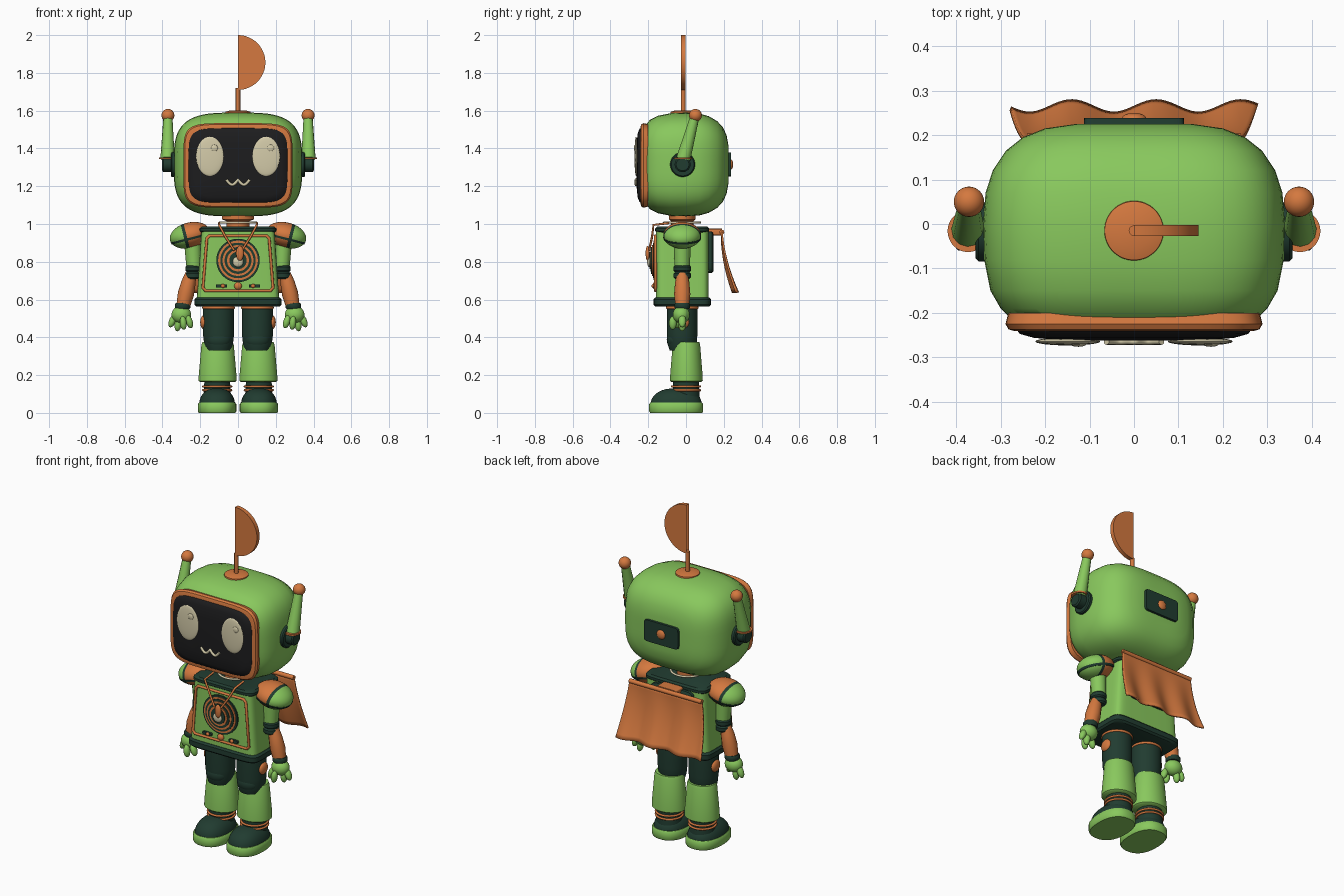
import bpy, bmesh, math
from mathutils import Matrix, Vector

cube = bpy.data.objects.get("Cube")
if cube:
    bpy.data.objects.remove(cube, do_unlink=True)


def material(name, rgb):
    m = bpy.data.materials.new(name)
    m.use_nodes = True
    m.diffuse_color = (*rgb, 1)
    m.node_tree.nodes["Principled BSDF"].inputs["Base Color"].default_value = (*rgb, 1)
    return m


GREEN = material("leaf green", (.25, .58, .11))
ORANGE = material("copper orange", (.66, .19, .05))
DARK = material("dark green", (.015, .045, .03))
BLACK = material("screen black", (.012, .012, .013))
CREAM = material("cream", (.66, .6, .4))


def finish(name, bm, mats, angle=40):
    bmesh.ops.recalc_face_normals(bm, faces=bm.faces)
    mesh = bpy.data.meshes.new(name)
    bm.to_mesh(mesh)
    bm.free()
    for m in mats:
        mesh.materials.append(m)
    mesh.shade_smooth()
    mesh.set_sharp_from_angle(angle=math.radians(angle))
    ob = bpy.data.objects.new(name, mesh)
    bpy.context.collection.objects.link(ob)
    return ob


def loft(name, mat, loc, rings, axis="Z", n=2, seg=40):
    """Superellipse sections (offset, half width, half height) joined along an axis."""
    bm = bmesh.new()
    loops = []
    for t, a, b in rings:
        loop = []
        for i in range(seg):
            ang = math.tau * (i + .5) / seg
            c, s = math.cos(ang), math.sin(ang)
            u = a * math.copysign(abs(c) ** (2 / n), c)
            v = b * math.copysign(abs(s) ** (2 / n), s)
            p = {"X": (t, u, v), "Y": (u, t, v), "Z": (u, v, t)}[axis]
            loop.append(bm.verts.new(p))
        loops.append(loop)
    for lo, hi in zip(loops, loops[1:]):
        for i in range(seg):
            j = (i + 1) % seg
            bm.faces.new((lo[i], lo[j], hi[j], hi[i]))
    bm.faces.new(loops[0])
    bm.faces.new(loops[-1])
    ob = finish(name, bm, [mat])
    ob.location = loc
    return ob


def ball(name, mats, loc, radii, tilt=0, rule=None):
    bm = bmesh.new()
    bmesh.ops.create_uvsphere(bm, u_segments=28, v_segments=20, radius=1)
    bmesh.ops.rotate(bm, verts=bm.verts, matrix=Matrix.Rotation(math.pi / 2, 3, "Y"))
    if rule:
        for f in bm.faces:
            f.material_index = rule(f.calc_center_median())
    bmesh.ops.scale(bm, verts=bm.verts, vec=radii)
    ob = finish(name, bm, mats)
    ob.location = loc
    ob.rotation_euler.y = tilt
    return ob


def tube(name, mat, points, radii, cyclic=False):
    cu = bpy.data.curves.new(name, "CURVE")
    cu.dimensions = "3D"
    cu.bevel_depth = 1
    cu.bevel_resolution = 4
    cu.use_fill_caps = True
    sp = cu.splines.new("POLY")
    sp.points.add(len(points) - 1)
    for i, (q, p) in enumerate(zip(sp.points, points)):
        q.co = (*p, 1)
        q.radius = radii[i] if isinstance(radii, tuple) else radii
    sp.use_cyclic_u = cyclic
    cu.materials.append(mat)
    ob = bpy.data.objects.new(name, cu)
    bpy.context.collection.objects.link(ob)
    return ob


def ring(name, mat, loc, r, thick):
    pts = [(loc[0] + r * math.cos(k * math.tau / 32), loc[1] + r * math.sin(k * math.tau / 32), loc[2])
           for k in range(32)]
    return tube(name, mat, pts, thick, True)


# Head, screen and face
loft("head", GREEN, (0, 0, 1.315),
     [(-.21, .28, .215), (-.19, .3, .237), (-.15, .323, .258), (-.08, .337, .272), (0, .34, .275),
      (.07, .334, .27), (.12, .318, .256), (.165, .288, .23), (.195, .25, .198), (.215, .2, .155),
      (.225, .13, .1)], "Y", 3.4, 64)
loft("screen_frame", ORANGE, (0, 0, 1.31),
     [(-.2, .283, .218), (-.225, .289, .224), (-.237, .282, .217), (-.241, .268, .203)], "Y", 5.5, 64)
loft("screen", BLACK, (0, 0, 1.31),
     [(-.235, .266, .201), (-.247, .257, .193), (-.256, .225, .168), (-.262, .15, .11)], "Y", 5.5, 64)
for s, side in ((1, "left"), (-1, "right")):
    ball(side + "_eye", [CREAM], (s * .149, -.264, 1.358), (.073, .009, .104))
    ball(side + "_eye_glint", [CREAM], (s * .149 + .024, -.27, 1.402), (.018, .006, .018))
tube("mouth", CREAM, [(.062 * k / 12, -.264, 1.235 - .027 * abs(math.sin(math.pi * k / 12)))
                      for k in range(-12, 13)], .0075)
loft("back_plate", DARK, (0, 0, 1.315), [(.2, .115, .066), (.238, .112, .064)], "Y", 12)
ball("back_knob", [ORANGE], (0, .236, 1.315), (.028, .014, .028))

# Crown antenna with half disc
loft("antenna_base", ORANGE, (0, -.015, 1.58), [(0, .068, .068), (.014, .066, .066), (.022, .04, .04)])
tube("antenna_rod", ORANGE, [(0, -.015, 1.58), (0, -.015, 1.72)], .012)
bm = bmesh.new()
bmesh.ops.create_cone(bm, cap_ends=True, segments=64, radius1=.145, radius2=.145, depth=.025)
bmesh.ops.rotate(bm, verts=bm.verts, matrix=Matrix.Rotation(math.pi / 2, 3, "X"))
cut = bmesh.ops.bisect_plane(bm, geom=bm.verts[:] + bm.edges[:] + bm.faces[:], plane_co=(0, 0, 0),
                             plane_no=(1, 0, 0), clear_inner=True)
bmesh.ops.holes_fill(bm, edges=[e for e in cut["geom_cut"] if isinstance(e, bmesh.types.BMEdge)])
finish("antenna_half_disc", bm, [ORANGE]).location = (0, -.015, 1.855)

# Neck and torso
loft("neck", ORANGE, (0, -.02, .98), [(0, .06, .06), (.035, .06, .06), (.045, .085, .07), (.075, .085, .07)])
ring("neck_ring", CREAM, (0, -.02, 1.008), .095, .006)
loft("torso", GREEN, (0, -.02, 0), [(.59, .219, .14), (.96, .194, .14)], "Z", 9)
for name, z, h, w, d in (("collar_plate", .953, .034, .203, .143), ("belt", .563, .048, .23, .152)):
    loft(name, DARK, (0, -.02, z), [(0, w - .01, d - .01), (.01, w, d), (h - .01, w, d), (h, w - .01, d - .01)], "Z", 8)
half = [(.15, .938), (.165, .923), (.186, .663), (.172, .647)]
outline = half + [(-x, z) for x, z in reversed(half)]
tube("chest_frame", ORANGE, [(x, -.162, z) for x, z in outline], .008, True)

# Chest dial, stepped toward the front, with its straps and buttons
for k, r in enumerate((.115, .105, .094, .082, .071, .058, .046)):
    loft("dial_ring", ORANGE if k % 2 else DARK, (0, 0, .807), [(-.15, r, r), (-.168 - k * .004, r, r)], "Y")
ball("dial_centre", [CREAM], (0, -.194, .8), (.028, .012, .028))
ball("dial_pointer", [ORANGE], (.01, -.203, .845), (.02, .011, .04))
for s in (1, -1):
    tube("dial_strap", ORANGE, [(s * .1, -.09, 1.005), (s * .1, -.172, .995), (s * .065, -.18, .93),
                                (s * .02, -.195, .86)], .006)
    loft("chest_switch", DARK, (s * .087, 0, .672), [(-.15, .03, .009), (-.172, .03, .009)], "Y", 5)
    ball("switch_knob", [ORANGE], (s * .08, -.174, .672), (.011, .008, .011))
ball("chest_button", [ORANGE], (0, -.164, .672), (.02, .014, .02))

# Back pack and wavy cape
loft("back_pack", DARK, (0, 0, .85), [(.1, .14, .11), (.137, .14, .11), (.145, .13, .1)], "Y", 8)
loft("cape_clasp", ORANGE, (0, 0, .957), [(.11, .065, .018), (.19, .065, .018)], "Y", 6)
tube("cape_rod", ORANGE, [(-.24, .19, .957), (.24, .19, .957)], .013)
bm = bmesh.new()
rows, cols = 14, 56
grid = []
for i in range(rows + 1):
    v = i / rows
    row = []
    for j in range(cols + 1):
        x = (2 * j / cols - 1) * (.24 + .038 * v)
        wave = .014 * v * math.cos(math.tau * (x + .14) / .19)
        row.append(bm.verts.new((x, .19 + .072 * v ** 1.8 + wave, .957 - .32 * v)))
    grid.append(row)
for up, low in zip(grid, grid[1:]):
    for j in range(cols):
        bm.faces.new((up[j], up[j + 1], low[j + 1], low[j]))
cape = finish("cape", bm, [ORANGE])
solid = cape.modifiers.new("thickness", "SOLIDIFY")
solid.thickness = .01
solid.offset = 0


# Everything that comes in pairs
for s, side in ((1, "left"), (-1, "right")):
    def part(name):
        return side + "_" + name

    # Ear pod and horn
    loft(part("ear_disc"), DARK, (0, -.018, 1.315), [(s * .3, .066, .066), (s * .35, .066, .066), (s * .356, .06, .06)], "X")
    loft(part("ear_pod"), DARK, (0, -.018, 1.315), [(s * .33, .042, .04), (s * .395, .042, .04), (s * .402, .034, .032)], "X")
    loft(part("horn_ring"), ORANGE, (s * .373, -.016, 1.343), [(0, .046, .047), (.01, .046, .047)])
    tube(part("horn"), GREEN, [(s * .373, -.014, 1.345), (s * .371, .046, 1.565)], (.038, .024))
    ball(part("horn_tip"), [ORANGE], (s * .371, .05, 1.575), (.034, .034, .034))

    # Striped shoulder
    def stripes(c):
        t = c.x * s
        return 1 if t < .15 else 2 if t < .28 else 0
    ball(part("shoulder"), [GREEN, ORANGE, DARK], (s * .255, -.02, .94), (.108, .1, .068), s * .25, stripes)
    band = loft(part("shoulder_band"), DARK, (s * .255, -.02, .94), [(-.024, .104, .097), (-.012, .109, .101)])
    band.rotation_euler.y = s * .25

    # Arm
    tube(part("upper_arm"), GREEN, [(s * .24, -.02, .91), (s * .232, -.02, .76)], (.046, .04))
    for z in (.728, .763):
        loft(part("elbow_ring"), DARK, (s * .236, -.02, z),
             [(-.018, .036, .038), (-.01, .043, .046), (.01, .043, .046), (.018, .036, .038)])
    tube(part("forearm"), ORANGE, [(s * .25, -.02, .735), (s * .262, -.02, .69), (s * .276, -.02, .63),
                                   (s * .289, -.02, .57)], (.03, .038, .043, .037))
    loft(part("cuff"), DARK, (s * .293, -.02, .566), [(-.016, .036, .036), (-.009, .041, .041), (.009, .041, .041), (.016, .036, .036)])
    ball(part("palm"), [GREEN], (s * .3, -.025, .52), (.052, .045, .046))
    for x, y, z, lean in ((.258, -.05, .483, .3), (.29, -.07, .476, .1), (.318, -.02, .468, -.1), (.347, -.02, .487, -.4)):
        ball(part("finger"), [GREEN], (s * x, y, z), (.018, .02, .036), s * lean)

    # Leg
    ring(part("hip_ring"), ORANGE, (s * .103, -.02, .557), .079, .008)
    loft(part("thigh"), DARK, (s * .103, -.02, 0), [(.33, .066, .066), (.36, .076, .076), (.42, .083, .081), (.565, .083, .081)])
    ball(part("hip_knob"), [ORANGE], (s * .182, -.02, .48), (.018, .036, .036))
    ball(part("knee_pad"), [DARK], (s * .103, -.05, .388), (.066, .052, .056))
    loft(part("shin"), GREEN, (s * .108, .002, 0),
         [(.163, .092, .078), (.17, .101, .087), (.2, .1, .086), (.36, .086, .073), (.376, .08, .068)])
    loft(part("ankle"), DARK, (s * .11, 0, 0), [(.05, .075, .075), (.17, .068, .068)])
    for z in (.12, .14):
        ring(part("ankle_ring"), ORANGE, (s * .11, 0, z), .074, .006)

    # Shoe
    dome = [(.085 * math.sin(a), math.cos(a) ** .8) for a in (k * math.pi / 18 for k in range(9))]
    loft(part("shoe"), DARK, (s * .111, -.052, .045), [(h, .095 * r, .136 * r) for h, r in dome], "Z", 2.3)
    loft(part("sole"), GREEN, (s * .111, -.052, 0), [(0, .097, .138), (.008, .102, .143), (.046, .102, .143), (.055, .096, .137)], "Z", 2.4)
